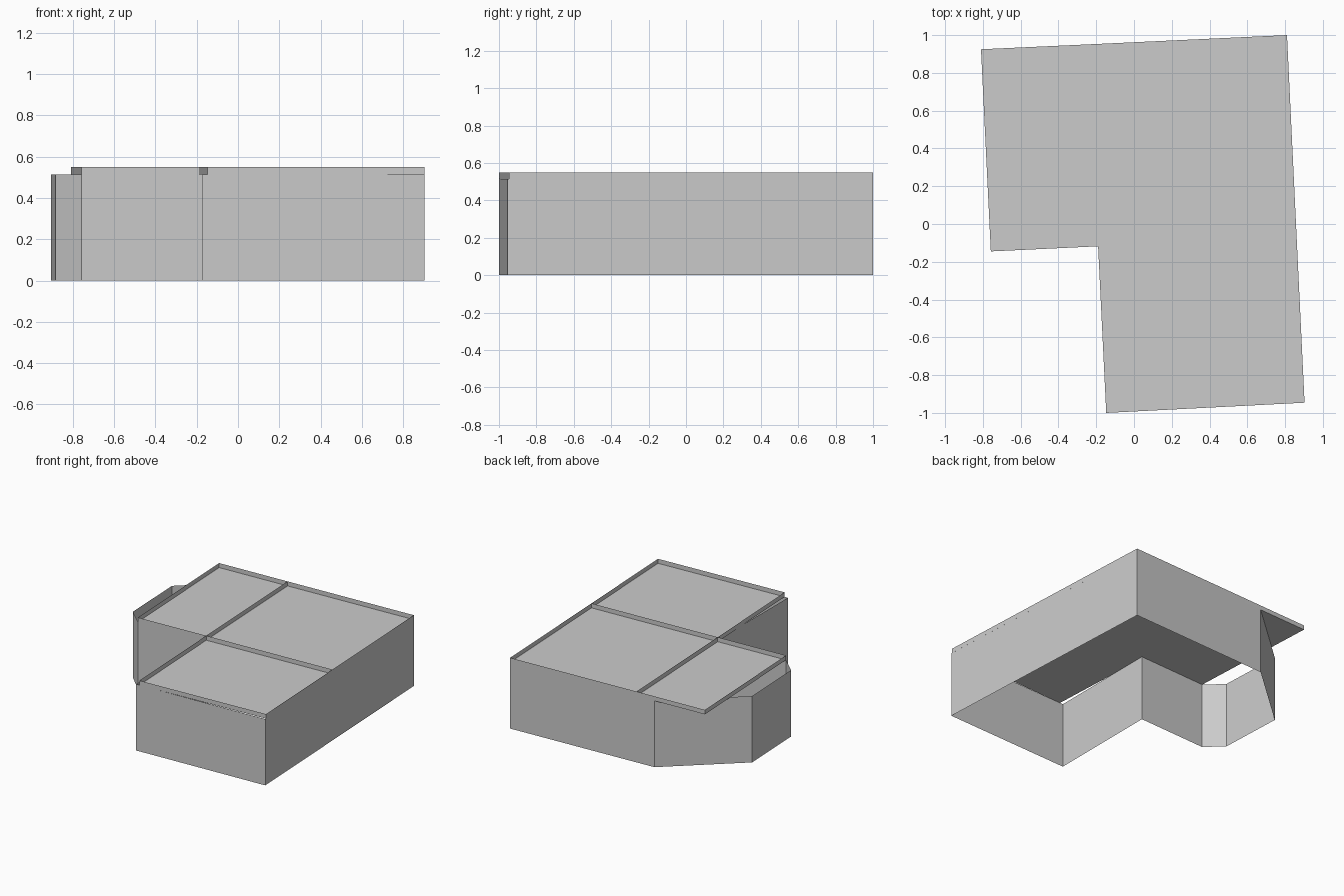
import bpy

if "Cube" in bpy.data.objects:
    bpy.data.objects.remove(bpy.data.objects["Cube"])

WALL_TOP = 0.515   # eaves height, also the level of the flat roof
ROOF_TOP = 0.55    # top of the raised rim


def make_object(name, verts, faces):
    mesh = bpy.data.meshes.new(name)
    mesh.from_pydata(verts, [], faces)
    mesh.update()
    obj = bpy.data.objects.new(name, mesh)
    bpy.context.collection.objects.link(obj)
    return obj


def upright_strip(name, path, z0, z1, closed=False):
    """Thin vertical sheet standing along a plan path."""
    n = len(path)
    verts = [(x, y, z) for z in (z0, z1) for x, y in path]
    count = n if closed else n - 1
    faces = [(i, (i + 1) % n, (i + 1) % n + n, i + n) for i in range(count)]
    return make_object(name, verts, faces)


def flat_panel(name, corners, z):
    return make_object(name, [(x, y, z) for x, y in corners],
                       [tuple(range(len(corners)))])


# Plan points of the roof, anticlockwise, slightly turned from the axes
back_left, back_right = (-0.81, 0.925), (0.81, 1.0)
front_right, front_left = (0.903, -0.946), (-0.147, -1.0)
inner, notch_left = (-0.19, -0.118), (-0.758, -0.145)
split_back, split_right = (-0.24, 0.951), (0.861, -0.07)

# Outer walls with the angled bay on the left
wall_plan = [(0.81, 1.0), (-0.39, 0.944), (-0.907, 0.485), (-0.885, -0.025),
             (-0.758, -0.145), (-0.172, -0.117), (-0.175, -1.0),
             (0.903, -0.955)]
upright_strip("outer_walls", wall_plan, 0, WALL_TOP, closed=True)

# Three flat roof panels
flat_panel("roof_panel_left", [notch_left, inner, split_back, back_left], WALL_TOP)
flat_panel("roof_panel_back", [inner, split_right, back_right, split_back], WALL_TOP)
flat_panel("roof_panel_front", [front_left, front_right, split_right, inner], WALL_TOP)

# Raised rim around the roof and the upstands between panels
upright_strip("roof_rim", [back_left, notch_left, inner, front_left, front_right,
                           split_right, back_right, split_back],
              WALL_TOP, ROOF_TOP, closed=True)
upright_strip("roof_dividers", [split_back, inner, split_right], WALL_TOP, ROOF_TOP)
